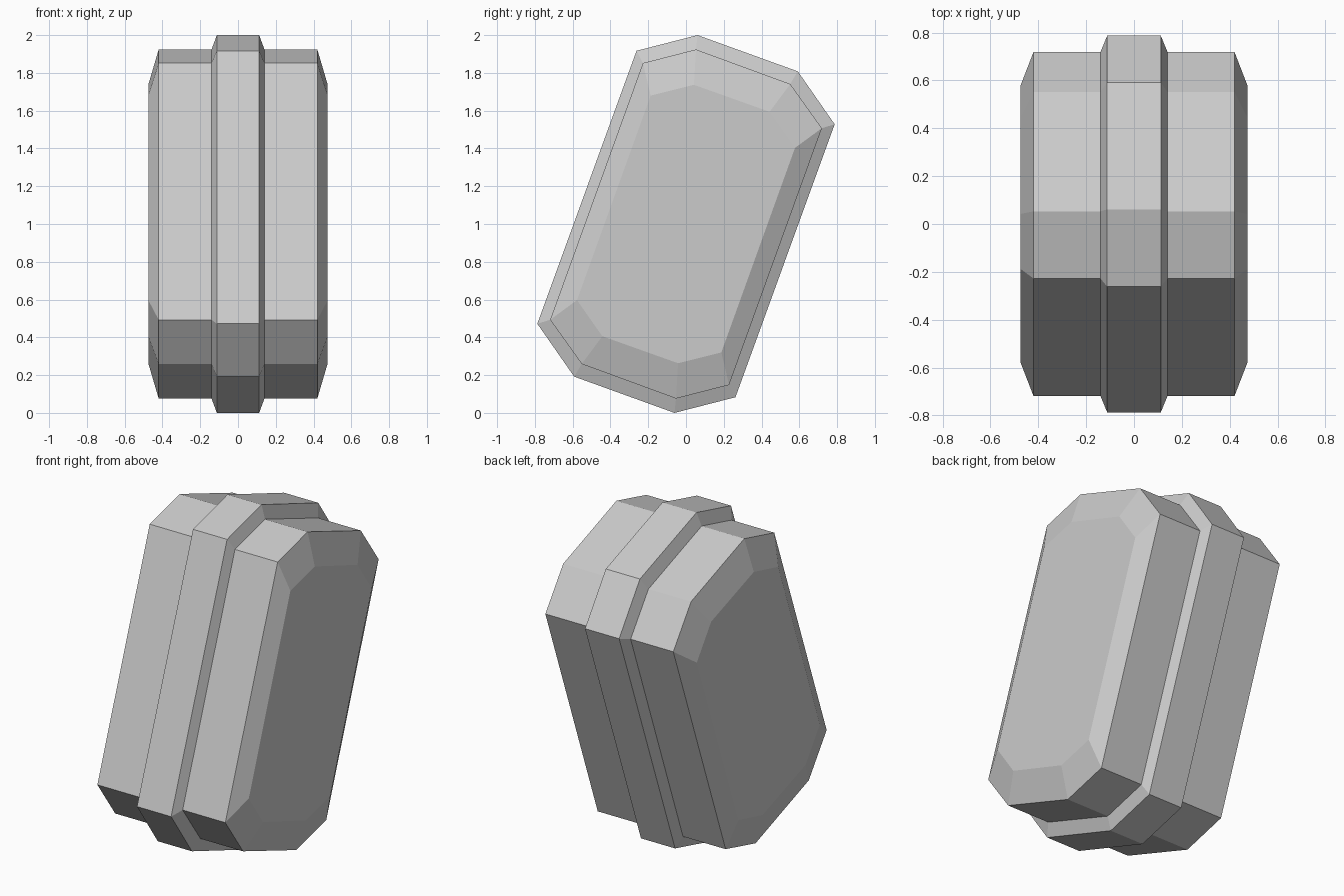
import bpy, bmesh

if "Cube" in bpy.data.objects:
    bpy.data.objects.remove(bpy.data.objects["Cube"])

CENTRE_Z = 1.0
# Half of each leaning octagon as (y, z from centre); the other half is point-mirrored
BAND = [(-0.262, 0.917), (0.061, 1.0), (0.592, 0.808), (0.787, 0.528)]
BODY = [(-0.228, 0.852), (0.053, 0.924), (0.552, 0.741), (0.719, 0.507)]
CAP = [(-0.187, 0.68), (0.042, 0.737), (0.443, 0.594), (0.577, 0.403)]


def loft(name, stations):
    """Skin a closed solid through octagon rings placed along x."""
    bm = bmesh.new()
    rings = []
    for x, half in stations:
        pts = half + [(-y, -z) for y, z in half]
        rings.append([bm.verts.new((x, y, z + CENTRE_Z)) for y, z in pts])
    for a, b in zip(rings, rings[1:]):
        for i in range(len(a)):
            j = (i + 1) % len(a)
            bm.faces.new((a[i], a[j], b[j], b[i]))
    bm.faces.new(rings[0])
    bm.faces.new(rings[-1][::-1])
    bmesh.ops.recalc_face_normals(bm, faces=bm.faces)
    mesh = bpy.data.meshes.new(name)
    bm.to_mesh(mesh)
    bm.free()
    obj = bpy.data.objects.new(name, mesh)
    bpy.context.collection.objects.link(obj)
    return obj


# Bevelled block with a raised centre band, mirrored across x = 0
right_side = [(0.112, BAND), (0.14, BODY), (0.42, BODY), (0.475, CAP)]
left_side = [(-x, ring) for x, ring in reversed(right_side)]
loft("banded_block", left_side + right_side)
